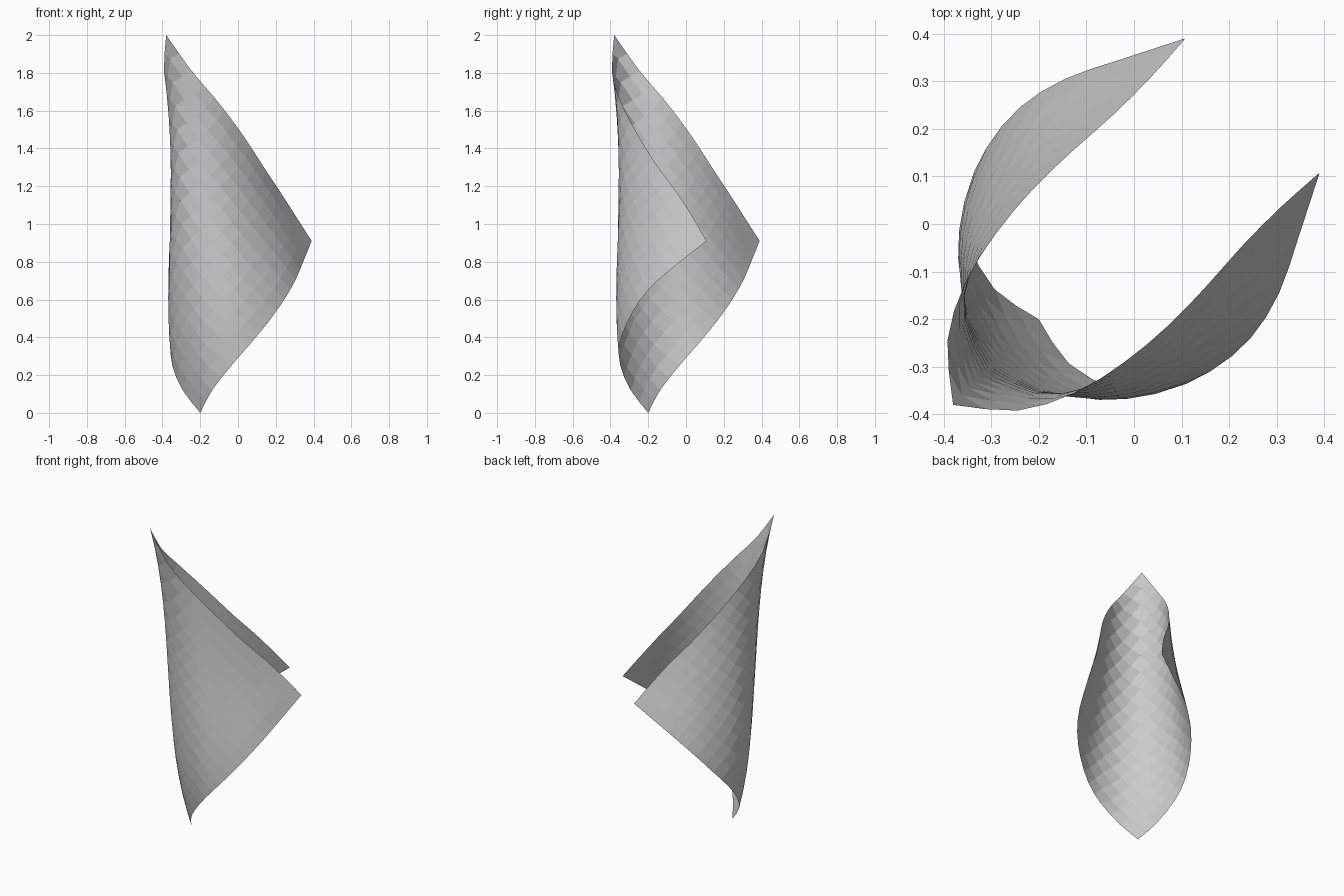
import bpy
from mathutils import Vector

if "Cube" in bpy.data.objects:
    bpy.data.objects.remove(bpy.data.objects["Cube"])

N = 16  # grid segments per side of the square sheet

# Right-hand edges of the curled sheet, from the spine out to the flap tip
LOWER = [(-.2, -.2, 0), (-.137, -.293, .12), (-.035, -.348, .25), (.06, -.352, .36), (.16, -.31, .48),
         (.245, -.24, .60), (.305, -.145, .705), (.345, -.03, .80), (.39, .108, .91)]
UPPER = [(-.38, -.38, 2), (-.245, -.392, 1.81), (-.125, -.355, 1.67), (-.02, -.29, 1.535), (.07, -.215, 1.405),
         (.15, -.133, 1.28), (.23, -.043, 1.16), (.31, .037, 1.035), (.39, .108, .91)]


def sample(points, s):
    """Smooth curve through evenly spaced points, s in 0..1."""
    p = [Vector(q) for q in points]
    p = [2 * p[0] - p[1]] + p + [2 * p[-1] - p[-2]]
    f = s * (len(points) - 1)
    i = min(int(f), len(points) - 2)
    t = f - i
    a, b, c, d = p[i:i + 4]
    return 0.5 * (2 * b + (c - a) * t + (2 * a - 5 * b + 4 * c - d) * t ** 2 + (3 * b - a - 3 * c + d) * t ** 3)


def sheet_point(i, j):
    """Grid position to curled surface, mirrored across the plane x = y."""
    s = abs(i - j) / N
    t = min(i, j) / N / (1 - s) if s < 1 else 0
    p = sample(LOWER, s).lerp(sample(UPPER, s), t)
    bow = 4 * t * (1 - t) * (-.06 + .1 * t) * (1 - s)
    p += Vector((bow * (1 - s), bow, 0))
    return p if i >= j else Vector((p.y, p.x, p.z))


# Curled sheet
verts = [sheet_point(i, j) for i in range(N + 1) for j in range(N + 1)]
W = N + 1
faces = [(i * W + j, (i + 1) * W + j, (i + 1) * W + j + 1, i * W + j + 1)
         for i in range(N) for j in range(N)]
mesh = bpy.data.meshes.new("curled_sheet")
mesh.from_pydata(verts, [], faces)
mesh.update()
bpy.context.collection.objects.link(bpy.data.objects.new("curled_sheet", mesh))
